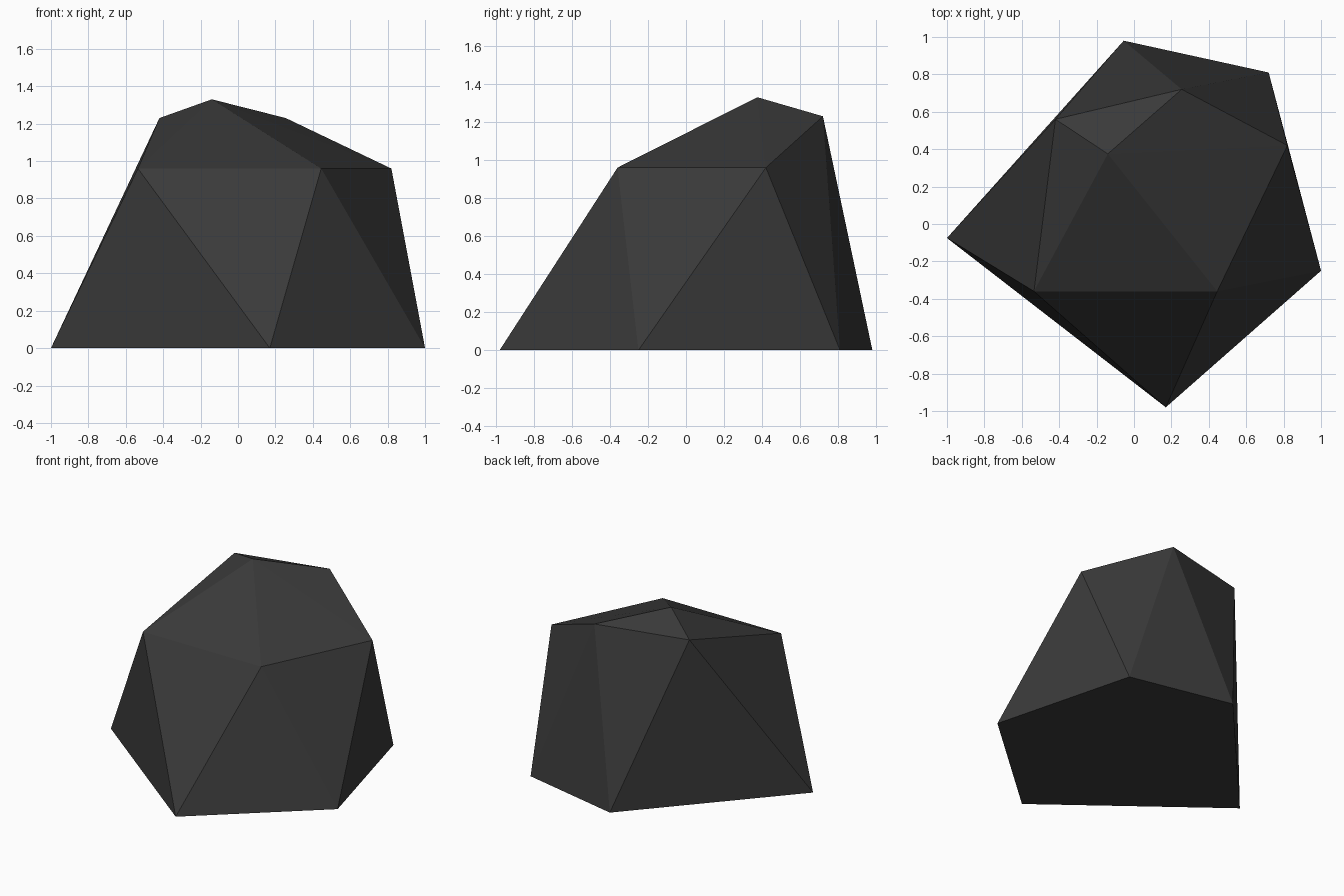
import bpy, bmesh

if "Cube" in bpy.data.objects:
    bpy.data.objects.remove(bpy.data.objects["Cube"])

# Faceted rock: flat five-sided base, staggered shoulder ring, one peak
BASE = [(0.17, -0.98, 0), (1.0, -0.25, 0), (0.72, 0.81, 0), (-0.055, 0.98, 0), (-1.0, -0.075, 0)]
SHOULDER = [(-0.535, -0.36, 0.96), (0.445, -0.36, 0.96), (0.82, 0.42, 0.96),
            (0.255, 0.72, 1.23), (-0.42, 0.56, 1.23)]
PEAK = (-0.14, 0.375, 1.33)

mat = bpy.data.materials.new("dark grey stone")
mat.diffuse_color = (0.042, 0.042, 0.042, 1)
mat.use_nodes = True
mat.node_tree.nodes["Principled BSDF"].inputs["Base Color"].default_value = mat.diffuse_color

bm = bmesh.new()
low = [bm.verts.new(p) for p in BASE]
top = [bm.verts.new(p) for p in SHOULDER]
peak = bm.verts.new(PEAK)

# Side triangles alternate up and down, then fan in to the peak
for i in range(5):
    j = (i + 1) % 5
    bm.faces.new((top[i], low[i], top[j]))
    bm.faces.new((low[i], low[j], top[j]))
    bm.faces.new((top[i], top[j], peak))
bm.faces.new(low[::-1])  # flat underside
bmesh.ops.recalc_face_normals(bm, faces=bm.faces[:])

mesh = bpy.data.meshes.new("rock")
bm.to_mesh(mesh)
bm.free()
mesh.materials.append(mat)
rock = bpy.data.objects.new("rock", mesh)
bpy.context.collection.objects.link(rock)
